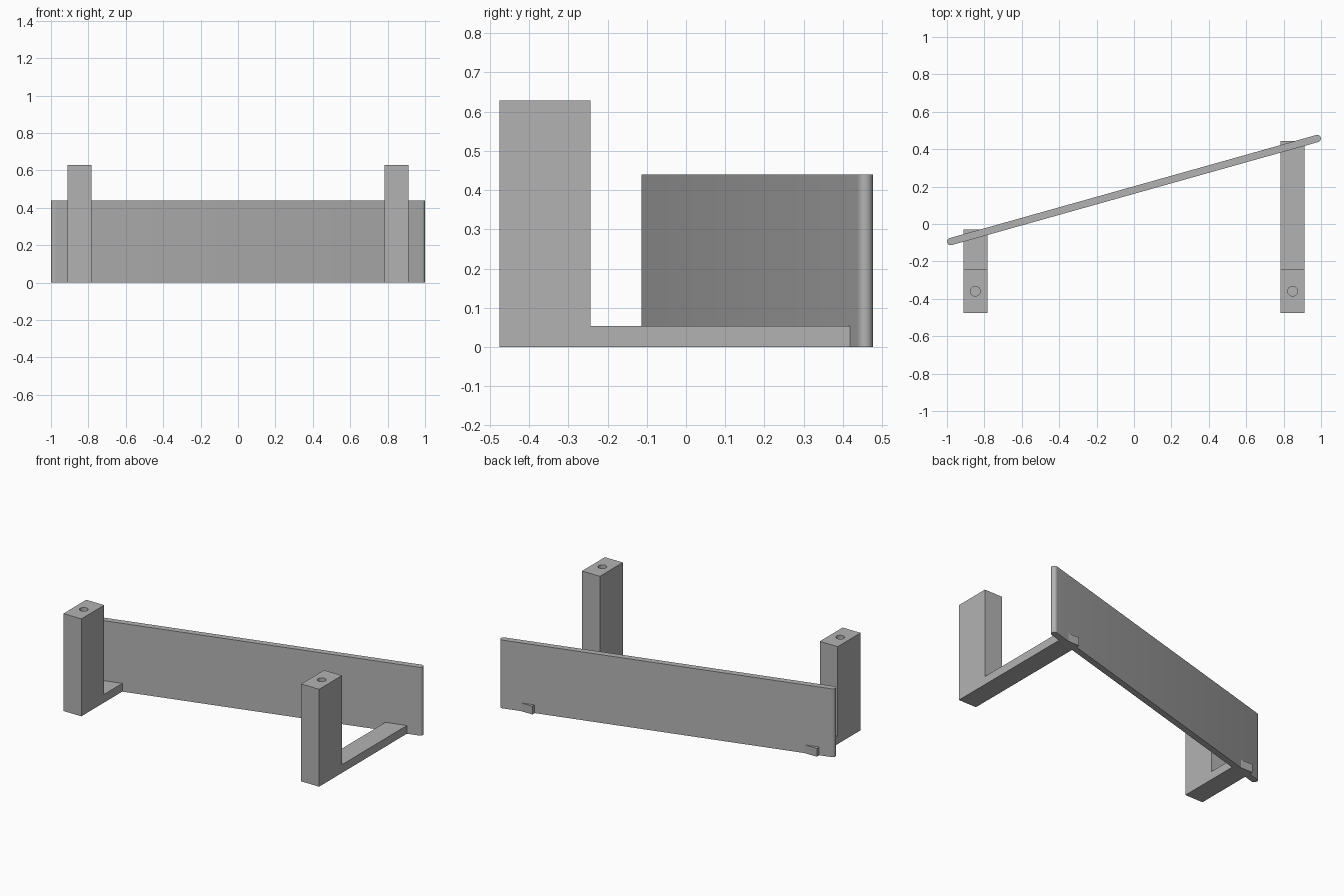
import bpy, bmesh, math
from mathutils import Vector

cube = bpy.data.objects.get("Cube")
if cube:
    bpy.data.objects.remove(cube, do_unlink=True)

grey = bpy.data.materials.new("plain grey")
grey.use_nodes = True
COLOUR = (0.45, 0.45, 0.45, 1)
grey.diffuse_color = COLOUR
grey.node_tree.nodes["Principled BSDF"].inputs["Base Color"].default_value = COLOUR


def extrude_outline(name, outline, direction):
    """Solid made by sweeping a flat outline along a vector."""
    bm = bmesh.new()
    face = bm.faces.new([bm.verts.new(p) for p in outline])
    swept = bmesh.ops.extrude_face_region(bm, geom=[face])
    verts = [v for v in swept["geom"] if isinstance(v, bmesh.types.BMVert)]
    bmesh.ops.translate(bm, verts=verts, vec=direction)
    bmesh.ops.recalc_face_normals(bm, faces=bm.faces[:])
    mesh = bpy.data.meshes.new(name)
    bm.to_mesh(mesh)
    bm.free()
    mesh.materials.append(grey)
    obj = bpy.data.objects.new(name, mesh)
    bpy.context.collection.objects.link(obj)
    return obj


def smooth(obj):
    bpy.ops.object.select_all(action="DESELECT")
    obj.select_set(True)
    bpy.context.view_layer.objects.active = obj
    bpy.ops.object.shade_smooth_by_angle(angle=math.radians(35))


# L-shaped brackets with a blind screw hole in the top of each post
FRONT, POST_BACK, TOP, ARM_TOP = -0.476, -0.243, 0.628, 0.053
WIDTH, HOLE_RADIUS, HOLE_DEPTH = 0.128, 0.026, 0.25


def bracket(name, x, arm_end):
    profile = [(FRONT, 0), (arm_end, 0), (arm_end, ARM_TOP),
               (POST_BACK, ARM_TOP), (POST_BACK, TOP), (FRONT, TOP)]
    obj = extrude_outline(name, [(x - WIDTH / 2, y, z) for y, z in profile],
                          (WIDTH, 0, 0))
    hole_y = (FRONT + POST_BACK) / 2
    circle = [(x + HOLE_RADIUS * math.cos(a), hole_y + HOLE_RADIUS * math.sin(a), TOP - HOLE_DEPTH)
              for a in (math.tau * i / 24 for i in range(24))]
    cutter = extrude_outline("hole_cutter", circle, (0, 0, HOLE_DEPTH + 0.1))
    cutter.hide_render = True
    cut = obj.modifiers.new("screw hole", "BOOLEAN")
    cut.operation, cut.solver, cut.object = "DIFFERENCE", "EXACT", cutter
    bpy.context.view_layer.objects.active = obj
    bpy.ops.object.modifier_apply(modifier=cut.name)
    bpy.data.objects.remove(cutter, do_unlink=True)
    smooth(obj)


bracket("right_bracket", -0.848, -0.03)
bracket("left_bracket", 0.848, 0.445)

# Slanted upright board with rounded ends
RADIUS, HEIGHT = 0.0195, 0.44
start, end = Vector((-0.98, -0.094, 0)), Vector((0.98, 0.457, 0))
heading = math.atan2(end.y - start.y, end.x - start.x)
outline = []
for centre, first in ((end, heading - math.pi / 2), (start, heading + math.pi / 2)):
    for i in range(13):
        a = first + math.pi * i / 12
        outline.append(centre + RADIUS * Vector((math.cos(a), math.sin(a), 0)))
smooth(extrude_outline("slanted_board", outline, (0, 0, HEIGHT)))
